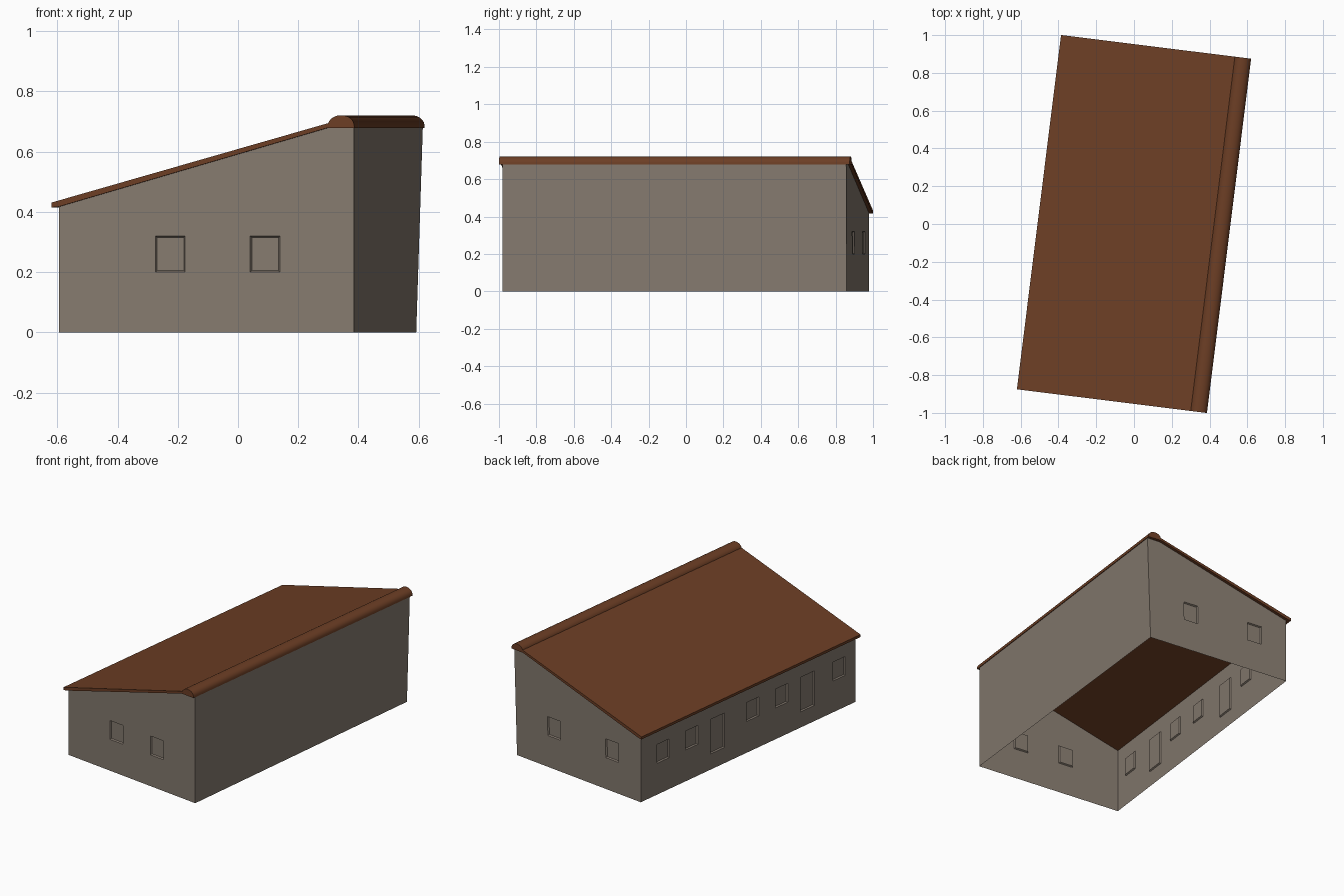
import bpy, bmesh, math
from mathutils import Vector, Matrix

if "Cube" in bpy.data.objects:
    bpy.data.objects.remove(bpy.data.objects["Cube"])

TURN = Matrix.Rotation(math.radians(-7.1), 4, 'Z')
LEFT, RIGHT, HALF = -0.484, 0.503, 0.926


def material(name, rgb):
    m = bpy.data.materials.new(name)
    m.diffuse_color = (*rgb, 1)
    m.use_nodes = True
    m.node_tree.nodes["Principled BSDF"].inputs["Base Color"].default_value = m.diffuse_color
    return m


stone = material("wall_grey_brown", (0.235, 0.195, 0.158))
tile = material("roof_brown", (0.150, 0.048, 0.018))


def finish(bm, name, mat):
    bm.transform(TURN)
    me = bpy.data.meshes.new(name)
    bm.to_mesh(me)
    bm.free()
    ob = bpy.data.objects.new(name, me)
    ob.data.materials.append(mat)
    bpy.context.collection.objects.link(ob)
    return ob


def top_z(u):
    return min(0.68, 0.418 + (u - LEFT) * 0.29)


def wall(name, a, b, openings=(), lean=0.0, breaks=()):
    """Single-skin wall from a to b; openings are (s0, s1, z0, z1) shallow recesses."""
    a, b = Vector(a), Vector(b)
    d = (b - a).normalized()
    inward = Vector((-d.y, d.x))
    if inward.dot(a + b) > 0:
        inward = -inward

    def pt(s, z, depth=0.0):
        u = a.x + (b.x - a.x) * s
        if z is None:
            z = top_z(u)
        shift = -lean * s * (1 - z / 0.68)
        p = a.lerp(b, s) + inward * depth
        return Vector((p.x + shift, p.y, z))

    bm = bmesh.new()
    inn = Vector((inward.x, inward.y, 0))

    def face(ps):
        f = bm.faces.new([bm.verts.new(p) for p in ps])
        f.normal_update()
        if f.normal.dot(inn) > 0:
            f.normal_flip()

    ss = sorted({0.0, 1.0, *breaks, *(o[0] for o in openings), *(o[1] for o in openings)})
    zs = sorted({0.0, *(o[2] for o in openings), *(o[3] for o in openings)}) + [None]
    for s0, s1 in zip(ss, ss[1:]):
        for z0, z1 in zip(zs, zs[1:]):
            if z1 is not None and any(o[0] <= s0 and s1 <= o[1] and o[2] <= z0 and z1 <= o[3]
                                      for o in openings):
                continue
            face([pt(s0, z0), pt(s1, z0), pt(s1, z1), pt(s0, z1)])
    # recessed panes and their splayed reveals
    e, length = 0.005, (b - a).length
    for s0, s1, z0, z1 in openings:
        t = e / length
        outer = [pt(s0, z0), pt(s1, z0), pt(s1, z1), pt(s0, z1)]
        inner = [pt(s0 + t, z0 + e, 0.008), pt(s1 - t, z0 + e, 0.008),
                 pt(s1 - t, z1 - e, 0.008), pt(s0 + t, z1 - e, 0.008)]
        face(inner)
        for i in range(4):
            j = (i + 1) % 4
            face([outer[i], outer[j], inner[j], inner[i]])
    bmesh.ops.remove_doubles(bm, verts=bm.verts, dist=1e-5)
    return finish(bm, name, stone)


def prism(name, profile, half, mat):
    """Extrude a (u, z) profile along the length of the building."""
    bm = bmesh.new()
    f = bm.faces.new([bm.verts.new((u, -half, z)) for u, z in profile])
    r = bmesh.ops.extrude_face_region(bm, geom=[f])
    bmesh.ops.translate(bm, vec=(0, 2 * half, 0),
                        verts=[v for v in r['geom'] if isinstance(v, bmesh.types.BMVert)])
    bmesh.ops.recalc_face_normals(bm, faces=bm.faces)
    return finish(bm, name, mat)


def window(s, w):
    return (s, s + w, 0.20, 0.32)


def door(s, w):
    return (s, s + w, 0.10, 0.32)


# Walls
knee = [0.916]
wall("front_wall", (LEFT, -HALF), (RIGHT, -HALF),
     [window(0.327, 0.101), window(0.648, 0.101)], breaks=knee)
wall("back_wall", (LEFT, HALF), (RIGHT, HALF),
     [window(0.18, 0.101), window(0.645, 0.101)], lean=0.022, breaks=knee)
wall("tall_side_wall", (RIGHT, -HALF), (RIGHT, HALF), lean=0.022)
wall("low_side_wall", (LEFT, HALF), (LEFT, -HALF),
     [window(s, 0.057) for s in (0.075, 0.209, 0.493, 0.628, 0.895)]
     + [door(s, 0.065) for s in (0.326, 0.744)])

# Sloping roof slab with a flat eave
prism("roof_slab", [(-0.507, 0.415), (LEFT, 0.417), (0.42, 0.68), (0.46, 0.68),
                    (0.46, 0.70), (0.42, 0.695), (-0.507, 0.431)], 0.945, tile)

# Rounded ridge cap along the high edge
n = 16
cap = [(0.4625 + 0.0445 * math.cos(math.pi * i / n), 0.679 + 0.042 * math.sin(math.pi * i / n) ** 0.8)
       for i in range(n + 1)]
ridge = prism("ridge_cap", cap, 0.945, tile)
bpy.context.view_layer.objects.active = ridge
ridge.select_set(True)
bpy.ops.object.shade_smooth_by_angle(angle=math.radians(35))
